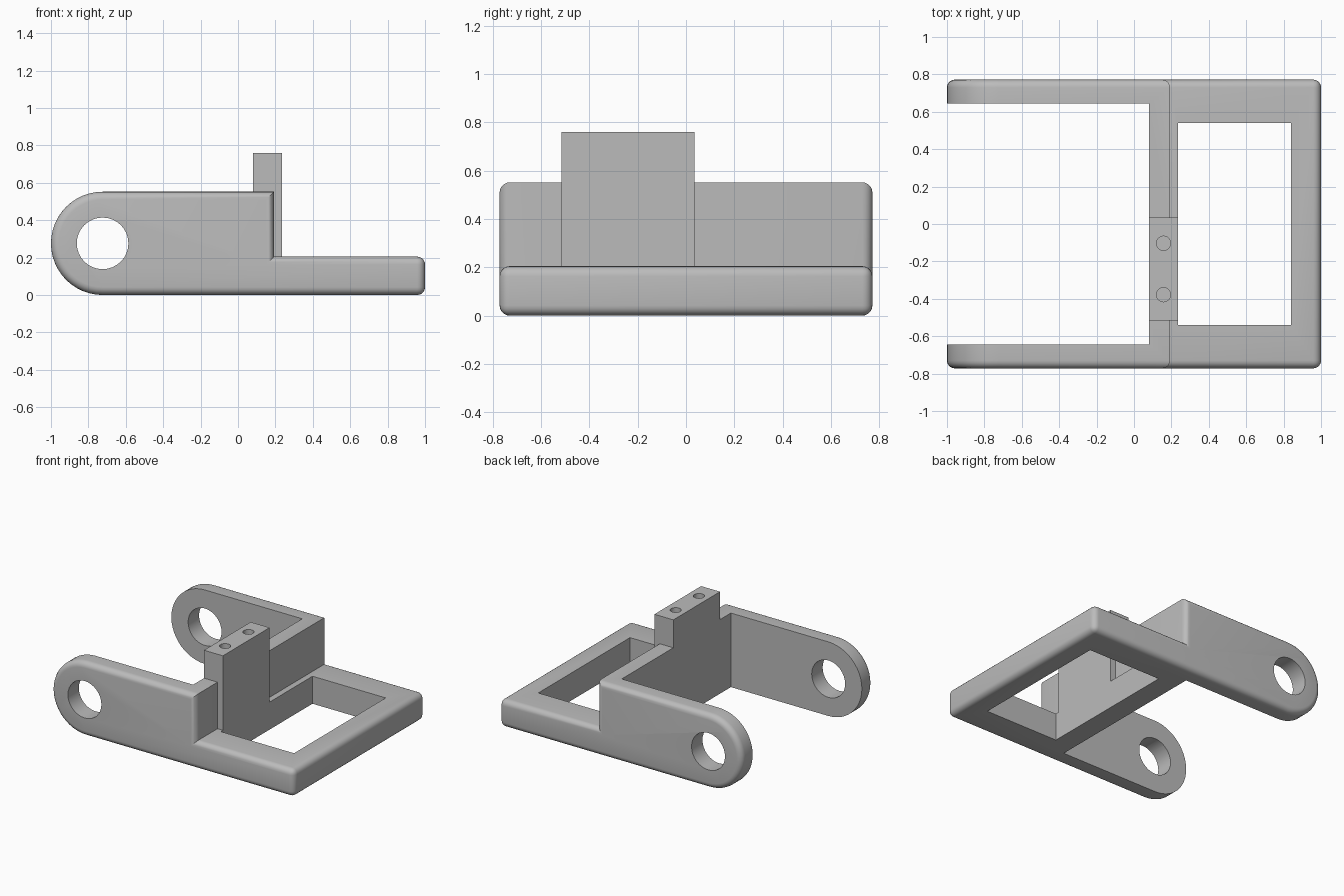
import bpy, bmesh, math
from mathutils import Matrix, Vector

cube = bpy.data.objects.get("Cube")
if cube:
    bpy.data.objects.remove(cube, do_unlink=True)

grey = bpy.data.materials.new("plain grey")
grey.use_nodes = True
colour = (0.5, 0.5, 0.5, 1)
grey.diffuse_color = colour
grey.node_tree.nodes["Principled BSDF"].inputs["Base Color"].default_value = colour

HALF_WIDTH, RADIUS, PIVOT_X = 0.772, 0.276, -0.724


def make_object(name, bm):
    bmesh.ops.recalc_face_normals(bm, faces=bm.faces[:])
    mesh = bpy.data.meshes.new(name)
    bm.to_mesh(mesh)
    bm.free()
    mesh.materials.append(grey)
    obj = bpy.data.objects.new(name, mesh)
    bpy.context.collection.objects.link(obj)
    return obj


def box(name, low, high):
    low, high = Vector(low), Vector(high)
    bm = bmesh.new()
    bmesh.ops.create_cube(bm, size=1, matrix=Matrix.Translation((low + high) / 2)
                          @ Matrix.Diagonal((*(high - low), 1)))
    return make_object(name, bm)


def cylinder(name, centre, radius, depth, rotation=Matrix()):
    bm = bmesh.new()
    bmesh.ops.create_cone(bm, cap_ends=True, segments=32, radius1=radius, radius2=radius,
                          depth=depth, matrix=Matrix.Translation(centre) @ rotation)
    return make_object(name, bm)


def combine(target, tool, operation):
    """Apply a boolean and drop the helper."""
    mod = target.modifiers.new(operation, 'BOOLEAN')
    mod.object, mod.operation, mod.solver = tool, operation, 'EXACT'
    bpy.context.view_layer.objects.active = target
    bpy.ops.object.modifier_apply(modifier=mod.name)
    bpy.data.objects.remove(tool, do_unlink=True)


# Side profile: round pivot end, tall arm, step down to the low frame
profile = [(1, 0), (1, 0.205), (0.192, 0.205), (0.192, 2 * RADIUS)]
for i in range(25):
    a = math.pi / 2 + math.pi * i / 24
    profile.append((PIVOT_X + RADIUS * math.cos(a), RADIUS + RADIUS * math.sin(a)))

bm = bmesh.new()
face = bm.faces.new([bm.verts.new((x, -HALF_WIDTH, z)) for x, z in profile])
extruded = bmesh.ops.extrude_face_region(bm, geom=[face], use_keep_orig=True)["geom"]
bmesh.ops.translate(bm, vec=(0, 2 * HALF_WIDTH, 0),
                    verts=[v for v in extruded if isinstance(v, bmesh.types.BMVert)])
bmesh.ops.recalc_face_normals(bm, faces=bm.faces[:])

# Round the outer side outlines and the free end of the frame
outer = []
for e in bm.edges:
    a, b = (v.co for v in e.verts)
    if abs(a.y - b.y) < 0.001 or min(a.x, b.x) > 0.99:
        outer.append(e)
bmesh.ops.bevel(bm, geom=outer, offset=0.042, segments=5, profile=0.5,
                affect='EDGES', clamp_overlap=False)
bracket = make_object("fork_bracket", bm)

# Raised mounting post on the cross wall
combine(bracket, box("mounting_post", (0.03, -0.515, 0.1), (0.3, 0.035, 0.76)), 'UNION')

# Open bay between the arms, and the window in the frame
combine(bracket, box("arm_bay", (-1.2, -0.643, -0.2), (0.08, 0.643, 1)), 'DIFFERENCE')
combine(bracket, box("frame_window", (0.236, -0.54, -0.2), (0.84, 0.54, 1)), 'DIFFERENCE')

# Pivot holes through both arms
combine(bracket, cylinder("pivot_hole", (PIVOT_X, 0, RADIUS), 0.138, 2,
                          Matrix.Rotation(math.pi / 2, 4, 'X')), 'DIFFERENCE')

# Two screw holes in the post top
for y in (-0.103, -0.378):
    combine(bracket, cylinder("screw_hole", (0.158, y, 0.76), 0.038, 0.5), 'DIFFERENCE')

bpy.ops.object.select_all(action='DESELECT')
bracket.select_set(True)
bpy.context.view_layer.objects.active = bracket
bpy.ops.object.shade_smooth_by_angle(angle=math.radians(30))
